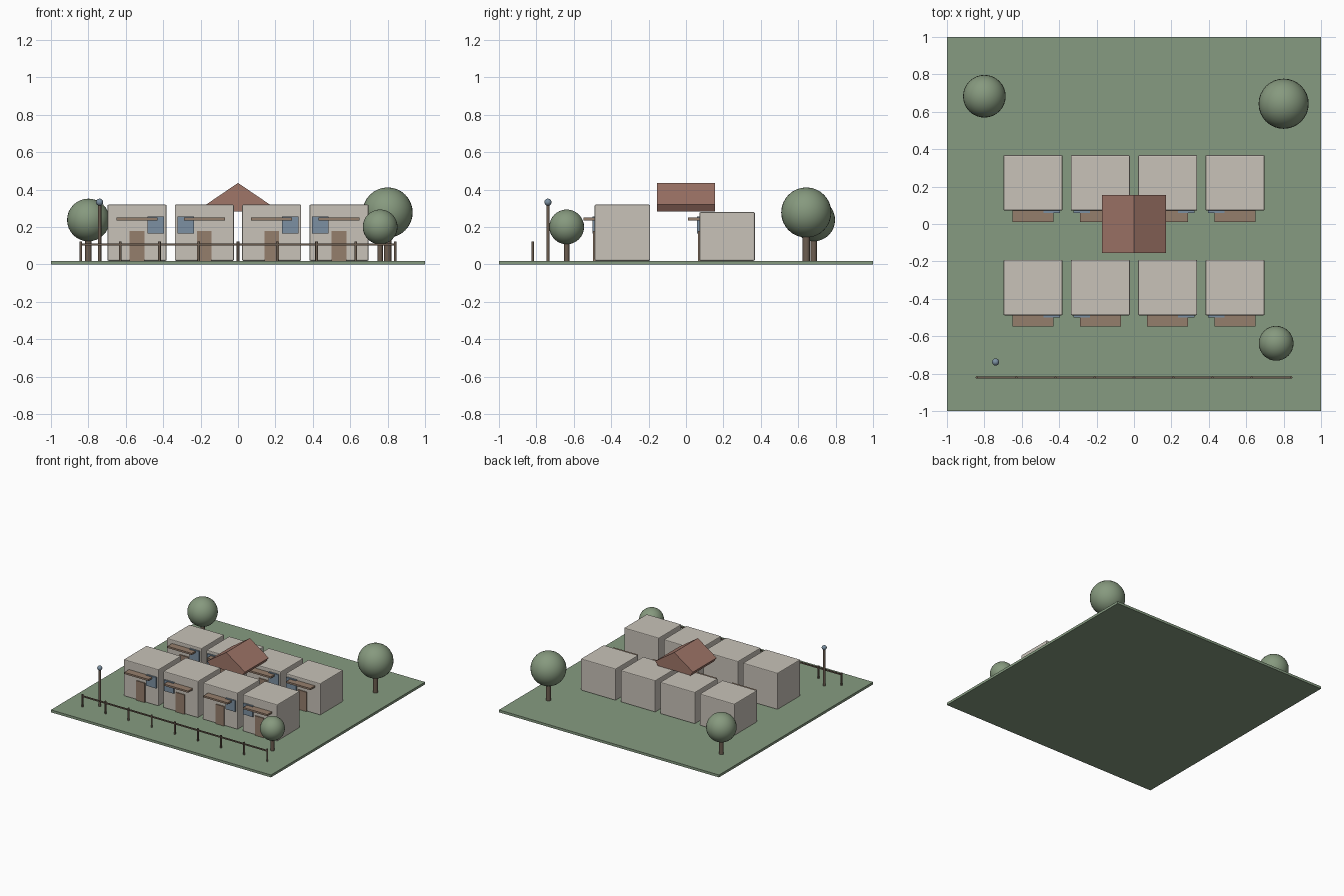
import bpy, math
from mathutils import Matrix

if "Cube" in bpy.data.objects:
    bpy.data.objects.remove(bpy.data.objects["Cube"])


def mat(name, r, g, b):
    m = bpy.data.materials.new(name)
    m.diffuse_color = (r, g, b, 1)
    m.use_nodes = True
    m.node_tree.nodes["Principled BSDF"].inputs["Base Color"].default_value = m.diffuse_color
    return m


GRASS = mat("grass", .24, .33, .22)
WALL = mat("plaster", .58, .54, .48)
WOOD = mat("wood", .30, .21, .15)
DARK = mat("dark_wood", .15, .11, .08)
TILE = mat("roof_tile", .35, .18, .14)
GLASS = mat("glass", .20, .28, .36)
LEAF = mat("leaves", .24, .32, .21)


def finish(name, m):
    o = bpy.context.object
    o.name = name
    o.data.materials.append(m)
    return o


def box(name, loc, size, m, bevel=0):
    bpy.ops.mesh.primitive_cube_add(size=1, location=loc)
    o = finish(name, m)
    o.data.transform(Matrix.Diagonal((*size, 1)))
    if bevel:
        b = o.modifiers.new("bevel", 'BEVEL')
        b.width, b.segments = bevel, 2
    return o


def cyl(name, x, y, z0, z1, r, m):
    bpy.ops.mesh.primitive_cylinder_add(vertices=16, radius=r, depth=z1 - z0,
                                        location=(x, y, (z0 + z1) / 2))
    bpy.ops.object.shade_smooth_by_angle()
    return finish(name, m)


def ball(name, loc, r, m):
    bpy.ops.mesh.primitive_uv_sphere_add(segments=32, ring_count=16, radius=r, location=loc)
    bpy.ops.object.shade_smooth()
    return finish(name, m)


def prism(name, profile, y0, y1, m):
    n = len(profile)
    verts = [(x, y, z) for y in (y0, y1) for x, z in profile]
    faces = [tuple(range(n)), tuple(range(2 * n - 1, n - 1, -1))]
    faces += [(i, i + n, (i + 1) % n + n, (i + 1) % n) for i in range(n)]
    me = bpy.data.meshes.new(name)
    me.from_pydata(verts, [], faces)
    me.materials.append(m)
    o = bpy.data.objects.new(name, me)
    bpy.context.collection.objects.link(o)
    return o


# Ground slab
box("ground", (0, 0, .01), (2, 2, .02), GRASS)

# Two rows of four units, window side alternating
for row, (yc, top) in {"front": (-.34, .32), "back": (.22, .28)}.items():
    yf = yc - .148
    for i in range(4):
        x = -.54 + .36 * i
        side = 1 if i % 2 == 0 else -1
        tag = f"{row}_{i + 1}"
        box("unit_" + tag, (x, yc, (top + .02) / 2), (.316, .296, top - .02), WALL, .006)
        box("door_" + tag, (x, yf, .1), (.078, .016, .16), WOOD)
        box("window_" + tag, (x + side * .1, yf, .211), (.088, .024, .09), GLASS)
        box("canopy_" + tag, (x, yf - .025, .243), (.22, .07, .014), WOOD)

# Central gable roof: two slabs over a solid gable
for s, side in ((1, "right"), (-1, "left")):
    prism("roof_slab_" + side,
          [(0, .436), (s * .171, .32), (s * .146, .283), (0, .382)], -.154, .154, TILE)
prism("roof_gable", [(-.146, .284), (.146, .284), (0, .383)], -.148, .148, TILE)

# Trees
for n, (x, y, z, r) in enumerate([(-.8, .683, .238, .114), (.8, .643, .278, .134),
                                  (.76, -.638, .201, .093)], 1):
    cyl(f"tree_trunk_{n}", x, y, .015, z, r * .15, DARK)
    ball(f"tree_crown_{n}", (x, y, z), r, LEAF)

# Street lamp
cyl("lamp_post", -.74, -.738, .015, .325, .009, DARK)
ball("lamp_globe", (-.74, -.738, .333), .019, GLASS)

# Fence
for i in range(9):
    cyl(f"fence_post_{i + 1}", -.84 + .21 * i, -.82, .015, .122, .007, DARK)
box("fence_rail", (0, -.82, .107), (1.69, .01, .01), DARK)

# Consistent outward normals
import bmesh
for o in bpy.data.objects:
    bm = bmesh.new()
    bm.from_mesh(o.data)
    bmesh.ops.recalc_face_normals(bm, faces=bm.faces)
    bm.to_mesh(o.data)
    bm.free()
